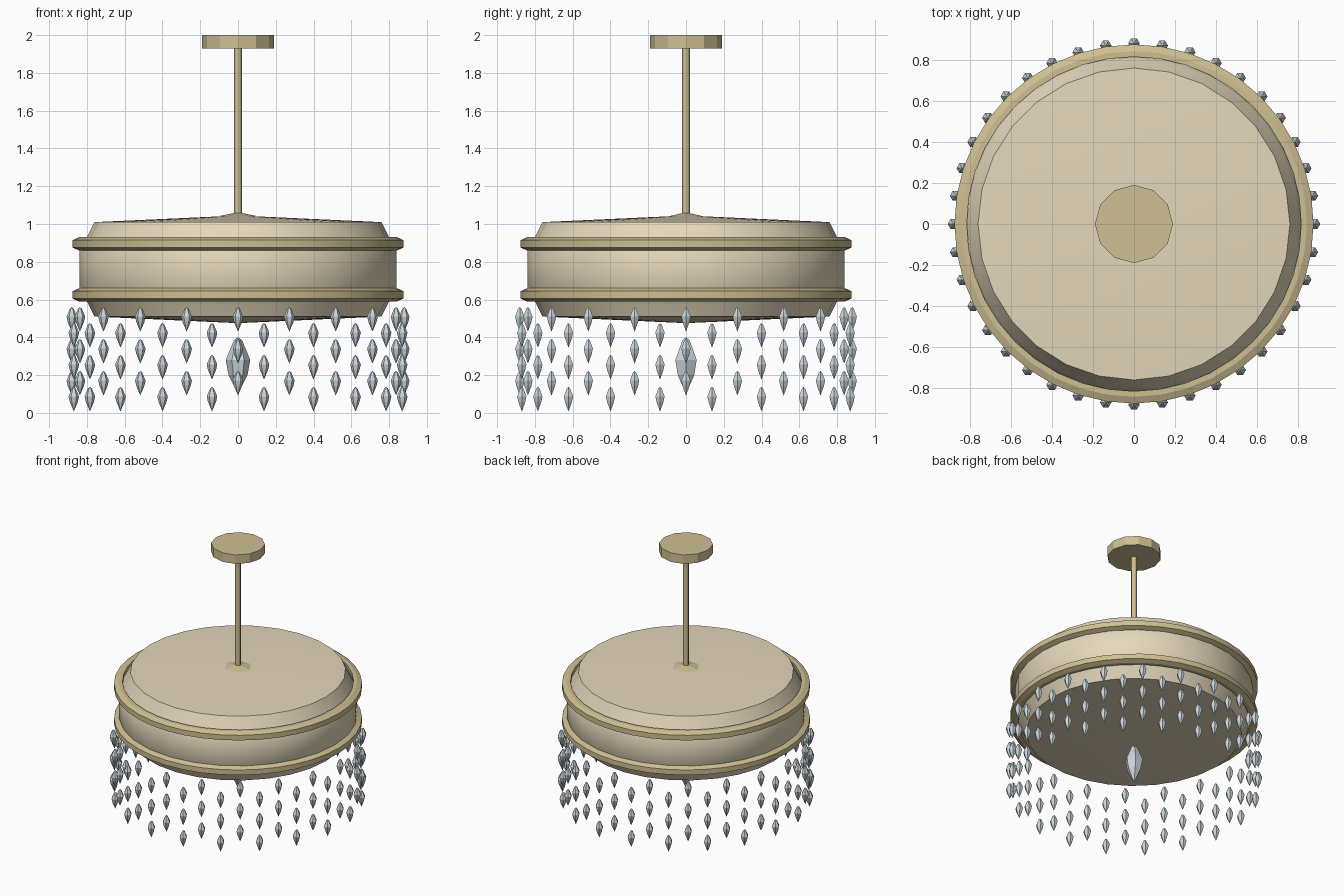
import bpy, bmesh, math

if "Cube" in bpy.data.objects:
    bpy.data.objects.remove(bpy.data.objects["Cube"])


def material(name, rgb):
    m = bpy.data.materials.new(name)
    m.diffuse_color = (*rgb, 1)
    m.use_nodes = True
    m.node_tree.nodes["Principled BSDF"].inputs["Base Color"].default_value = m.diffuse_color
    return m


CREAM = material("cream_shade", (0.78, 0.68, 0.50))
BRASS = material("brass", (0.62, 0.52, 0.29))
CRYSTAL = material("crystal", (0.60, 0.68, 0.71))


def lathe(name, profile, sides, mat, loc=(0, 0, 0), closed=False, smooth=None):
    """Revolve (radius, z) points around z; radius 0 makes a pole."""
    bm = bmesh.new()
    rings = []
    for r, z in profile:
        if r == 0:
            rings.append([bm.verts.new((0, 0, z))] * sides)
        else:
            rings.append([bm.verts.new((r * math.cos(math.tau * i / sides),
                                        r * math.sin(math.tau * i / sides), z))
                          for i in range(sides)])
    pairs = list(zip(rings, rings[1:]))
    if closed:
        pairs.append((rings[-1], rings[0]))
    for a, b in pairs:
        for i in range(sides):
            j = (i + 1) % sides
            bm.faces.new(list(dict.fromkeys((a[i], a[j], b[j], b[i]))))
    if not closed:
        for ring in (rings[0], rings[-1]):
            if ring[0] is not ring[1]:
                bm.faces.new(ring)
    bmesh.ops.recalc_face_normals(bm, faces=bm.faces[:])
    mesh = bpy.data.meshes.new(name)
    bm.to_mesh(mesh)
    bm.free()
    mesh.materials.append(mat)
    ob = bpy.data.objects.new(name, mesh)
    ob.location = loc
    bpy.context.collection.objects.link(ob)
    if smooth:
        bpy.ops.object.select_all(action='DESELECT')
        ob.select_set(True)
        bpy.context.view_layer.objects.active = ob
        bpy.ops.object.shade_smooth_by_angle(angle=math.radians(smooth))
    return ob


# Ceiling plate, rod and the small collar where the rod meets the shade
lathe("ceiling_plate", [(0.19, 1.93), (0.19, 2.0)], 12, BRASS)
lathe("hanging_rod", [(0.02, 1.0), (0.02, 1.94)], 8, BRASS, smooth=50)
lathe("rod_collar", [(0.10, 1.042), (0, 1.062)], 6, BRASS)

# Drum shade with shallow conical top and bottom
lathe("drum_shade", [(0, 0.475), (0.76, 0.51), (0.80, 0.59), (0.84, 0.66),
                     (0.84, 0.86), (0.80, 0.93), (0.76, 1.01), (0, 1.045)],
      28, CREAM, smooth=35)

# Two chamfered bands
for name, z in (("lower_band", 0.625), ("upper_band", 0.895)):
    lathe(name, [(0.815, z - 0.035), (0.842, z - 0.035), (0.875, z - 0.02),
                 (0.875, z + 0.02), (0.842, z + 0.035), (0.815, z + 0.035)],
          40, BRASS, closed=True, smooth=20)

# Six staggered rows of twenty hanging crystals sharing one mesh
drop = [(0, 0.0), (0.010, -0.008), (0.028, -0.05), (0.021, -0.08), (0, -0.13)]
first = None
for row in range(6):
    for i in range(20):
        a = math.radians(18 * i + (9 if row % 2 else 0))
        loc = (0.88 * math.cos(a), 0.88 * math.sin(a), 0.56 - 0.0845 * row)
        name = f"crystal_row{row + 1}_{i + 1}"
        if first is None:
            first = lathe(name, drop, 6, CRYSTAL, loc)
        else:
            ob = bpy.data.objects.new(name, first.data)
            ob.location = loc
            bpy.context.collection.objects.link(ob)

# Large centre crystal
lathe("centre_crystal", [(0, 0.40), (0.022, 0.385), (0.065, 0.28),
                         (0.05, 0.20), (0, 0.10)], 6, CRYSTAL)
